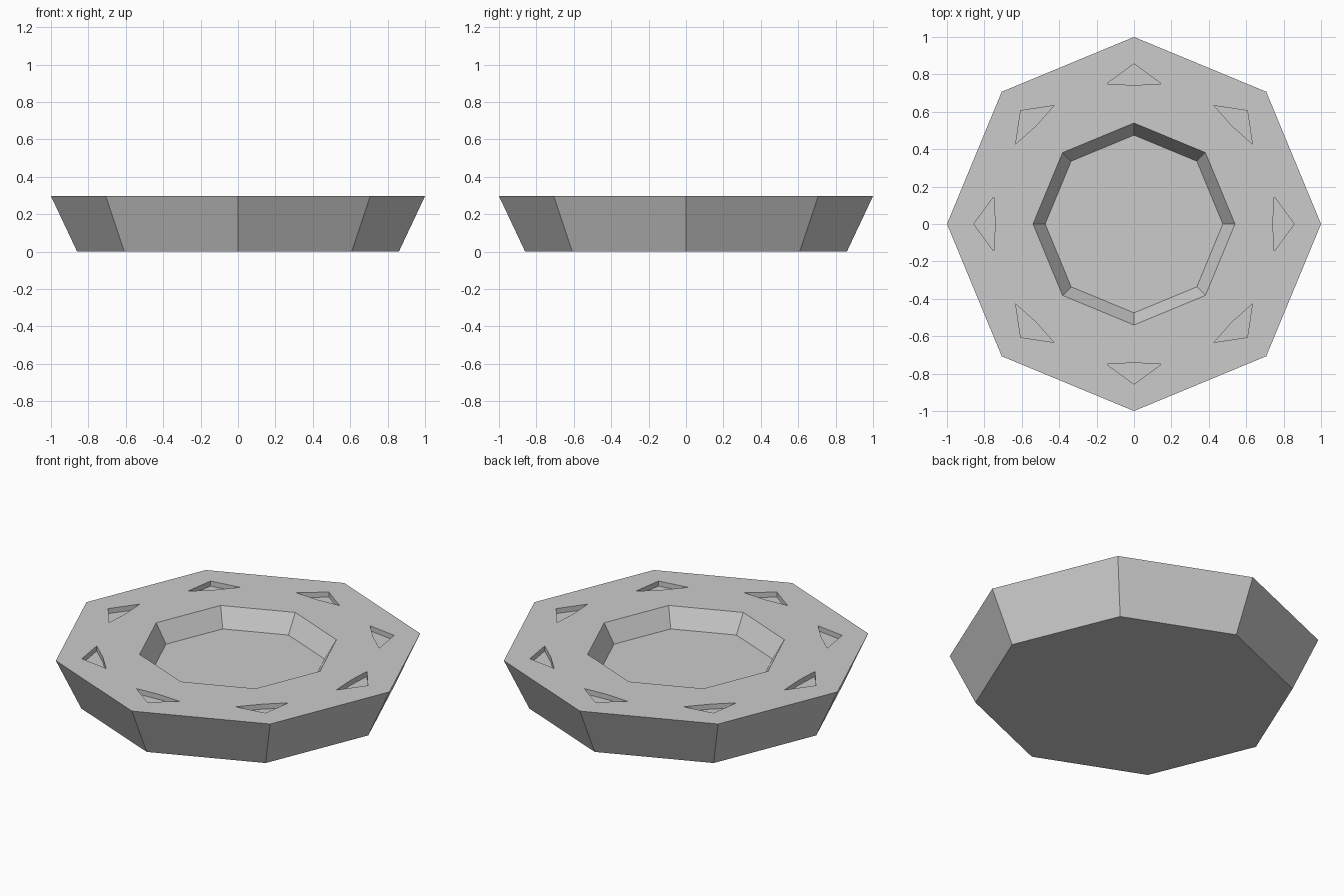
import bpy, bmesh
from math import cos, sin, pi
from mathutils import Matrix, Vector

if "Cube" in bpy.data.objects:
    bpy.data.objects.remove(bpy.data.objects["Cube"])

TOP, FLOOR, POCKET = 0.297, 0.187, 0.03
SIDES = 8


def octagon(radius, z):
    return [Vector((radius * cos(i * pi / 4), radius * sin(i * pi / 4), z)) for i in range(SIDES)]


def loft(name, lower, upper):
    """Closed solid between two matching outlines."""
    bm = bmesh.new()
    a = [bm.verts.new(p) for p in lower]
    b = [bm.verts.new(p) for p in upper]
    n = len(a)
    bm.faces.new(a[::-1])
    bm.faces.new(b)
    for i in range(n):
        j = (i + 1) % n
        bm.faces.new((a[i], a[j], b[j], b[i]))
    mesh = bpy.data.meshes.new(name)
    bm.to_mesh(mesh)
    bm.free()
    obj = bpy.data.objects.new(name, mesh)
    bpy.context.collection.objects.link(obj)
    return obj


def cut(target, cutter):
    cutter.hide_render = True
    mod = target.modifiers.new(cutter.name, 'BOOLEAN')
    mod.operation = 'DIFFERENCE'
    mod.solver = 'EXACT'
    mod.object = cutter
    bpy.context.view_layer.objects.active = target
    bpy.ops.object.modifier_apply(modifier=mod.name)
    bpy.data.objects.remove(cutter)


# Flared octagonal body
base = loft("octagonal_base", octagon(0.86, 0), octagon(1.0, TOP))

# Central tapered recess, its cutter extended above the rim along the same slope
slope = (0.54 - 0.475) / (TOP - FLOOR)
cut(base, loft("recess_cutter", octagon(0.475, FLOOR), octagon(0.54 + slope * 0.1, TOP + 0.1)))

# Shallow triangular pockets at every corner
outline = [(0.742, 0), (0.75, -0.145), (0.857, 0), (0.75, 0.145)]
for i in range(SIDES):
    turn = Matrix.Rotation(i * pi / 4, 4, 'Z')
    low = [turn @ Vector((x, y, TOP - POCKET)) for x, y in outline]
    high = [turn @ Vector((x, y, TOP + 0.1)) for x, y in outline]
    cut(base, loft("pocket_cutter", low, high))
